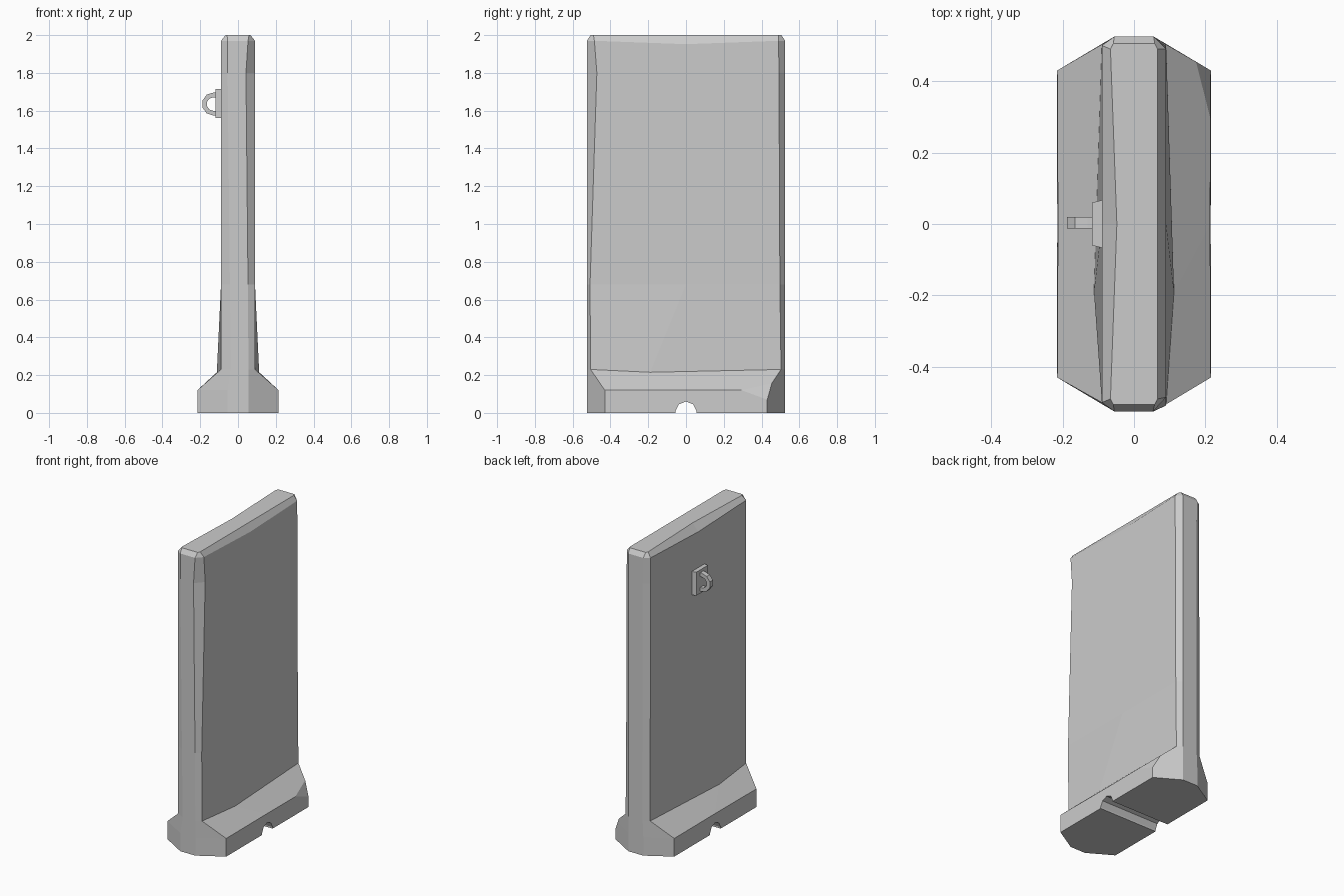
import bpy, bmesh, math
from mathutils import Vector

if "Cube" in bpy.data.objects:
    bpy.data.objects.remove(bpy.data.objects["Cube"])


def make_object(name, bm):
    bmesh.ops.recalc_face_normals(bm, faces=bm.faces)
    mesh = bpy.data.meshes.new(name)
    bm.to_mesh(mesh)
    bm.free()
    obj = bpy.data.objects.new(name, mesh)
    bpy.context.collection.objects.link(obj)
    return obj


def loft(name, rings, closed=False):
    bm = bmesh.new()
    loops = [[bm.verts.new(p) for p in ring] for ring in rings]
    n = len(rings[0])
    for a, b in zip(loops, loops[1:]):
        for i in range(n):
            j = (i + 1) % n
            bm.faces.new((a[i], a[j], b[j], b[i]))
    bm.faces.new(list(reversed(loops[0])))
    bm.faces.new(loops[-1])
    return make_object(name, bm)


def carve(target, cutter):
    cutter.hide_render = True
    mod = target.modifiers.new("cut", 'BOOLEAN')
    mod.operation = 'DIFFERENCE'
    mod.solver = 'EXACT'
    mod.object = cutter
    bpy.context.view_layer.objects.active = target
    bpy.ops.object.modifier_apply(modifier=mod.name)
    bpy.data.objects.remove(cutter)


def ring(z, hx, hy, corners, mid_l, mid_r):
    # corners: (side y, end x) for front-right, back-right, back-left, front-left
    (a, b), (c, d), (e, f), (g, h) = corners
    return [(b, -hy, z), (hx, -a, z), mid_r, (hx, c, z), (d, hy, z),
            (-f, hy, z), (-hx, e, z), mid_l, (-hx, -g, z), (-h, -hy, z)]


def mids(x, y, z):
    return (-x, y, z), (x, y, z)


# Slab with flared foot, chamfered ends and worn edges
H = 0.525
foot = [(0.43, 0.055)] * 4
slab = loft("barrier_slab", [
    ring(0, 0.215, H, foot, *mids(0.215, 0, 0)),
    ring(0.12, 0.215, H, foot, *mids(0.213, 0, 0.12)),
    ring(0.23, 0.09, H, [(0.505, 0.055), (0.503, 0.055), (0.503, 0.05), (0.5, 0.037)],
         *mids(0.112, -0.19, 0.215)),
    ring(0.68, 0.09, H, [(0.508, 0.053), (0.497, 0.055), (0.503, 0.05), (0.5, 0.043)],
         *mids(0.09, 0, 0.68)),
    ring(1.80, 0.09, H, [(0.472, 0.042), (0.492, 0.055), (0.5, 0.05), (0.5, 0.055)],
         *mids(0.09, 0, 1.8)),
    ring(1.97, 0.09, H, [(0.485, 0.053), (0.49, 0.055), (0.5, 0.055), (0.5, 0.055)],
         *mids(0.09, 0, 1.952)),
    ring(2.0, 0.066, 0.505, [(0.49, 0.058)] * 4, (-0.048, 0, 2), (0.066, 0, 2)),
])

# Drainage channel under the foot
arch = [(-0.058, -0.05), (-0.055, 0.01), (-0.038, 0.045), (0, 0.06),
        (0.038, 0.045), (0.055, 0.01), (0.058, -0.05)]
carve(slab, loft("channel_cutter", [[(x, y, z) for y, z in arch] for x in (-0.4, 0.4)]))

# Chipped corner of the foot
p = [Vector(v) for v in ((0.215, 0.29, 0.12), (0.215, 0.43, 0.07), (0.175, 0.45, 0.155))]
normal = (p[1] - p[0]).cross(p[2] - p[0]).normalized()
if normal.x < 0:
    normal.negate()
bm = bmesh.new()
bmesh.ops.create_cube(bm, size=0.26)
bmesh.ops.rotate(bm, verts=bm.verts, matrix=normal.to_track_quat('Z', 'Y').to_matrix())
bmesh.ops.translate(bm, verts=bm.verts, vec=sum(p, Vector()) / 3 + normal * 0.13)
carve(slab, make_object("chip_cutter", bm))

# Mounting plate on the left face
loft("hook_plate", [[(x, -w, 1.56), (x, w, 1.56), (x, w, 1.715), (x, -w, 1.715)]
                    for x, w in ((-0.085, 0.068), (-0.118, 0.06))])

# Lifting loop, a half ring with straight ends
sections = []
stations = [(-0.1, -90)] + [(-0.13, a) for a in range(-90, 91, 36)] + [(-0.1, 90)]
for cx, deg in stations:
    c, s = math.cos(math.radians(deg)), math.sin(math.radians(deg))
    sections.append([(cx - r * c, y, 1.635 + r * s)
                     for r, y in ((0.036, -0.012), (0.061, -0.012), (0.061, 0.02), (0.036, 0.02))])
loft("lifting_loop", sections)
